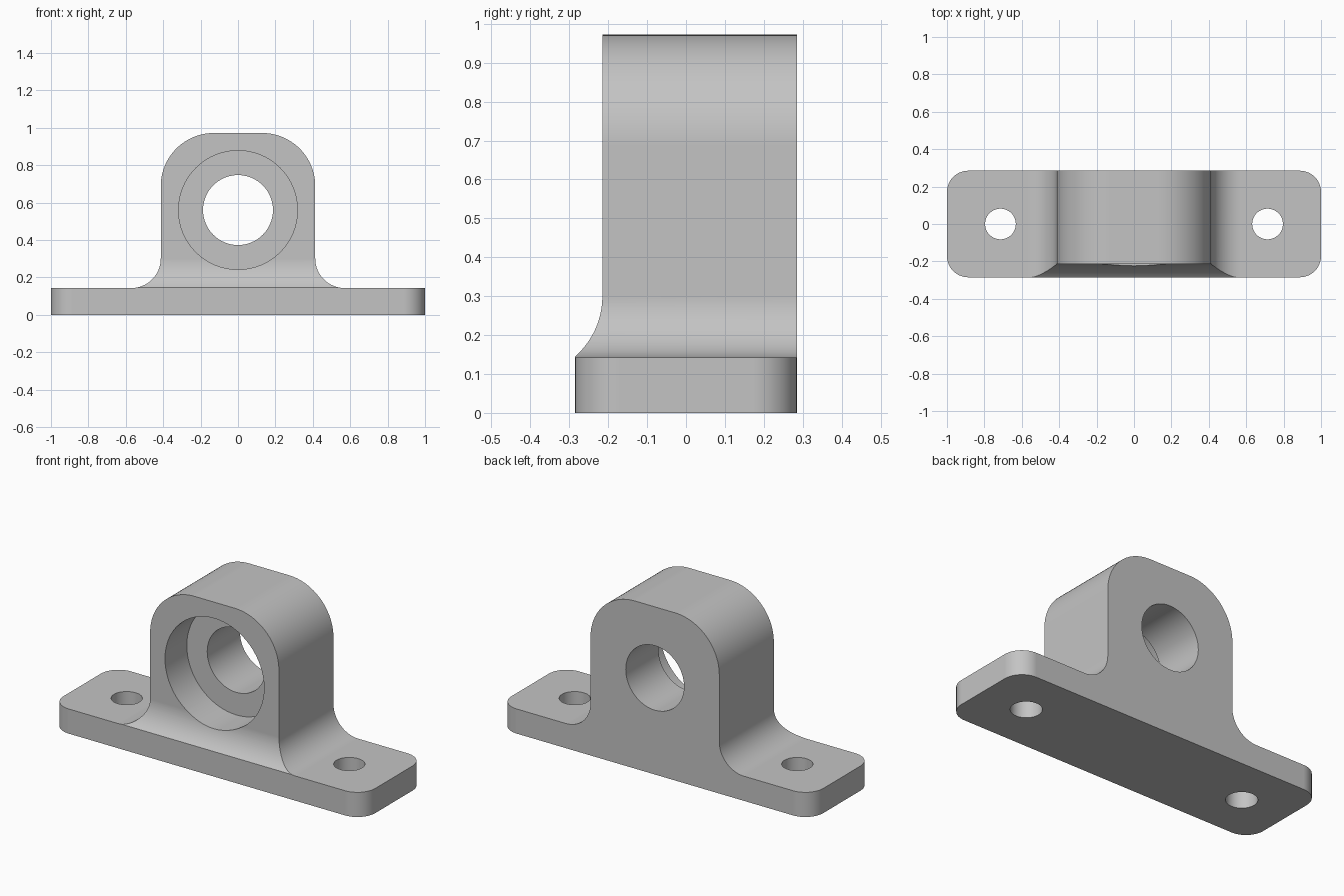
import bpy
import bmesh
from math import cos, sin, radians, pi
from mathutils import Vector

cube = bpy.data.objects.get("Cube")
if cube:
    bpy.data.objects.remove(cube, do_unlink=True)

# Main dimensions
HALF_L, HALF_D, BASE_H = 1.0, 0.285, 0.143
HALF_W, TOP, FRONT = 0.413, 0.972, -0.215
AXIS_Z = 0.56

grey = bpy.data.materials.new("plain grey")
grey.use_nodes = True
grey.diffuse_color = (0.55, 0.55, 0.55, 1)
grey.node_tree.nodes["Principled BSDF"].inputs["Base Color"].default_value = (0.55, 0.55, 0.55, 1)


def arc(cx, cy, r, start, end, steps=24):
    angles = [radians(start + (end - start) * i / steps) for i in range(steps + 1)]
    return [(cx + r * cos(a), cy + r * sin(a)) for a in angles]


def prism(name, points, axis, low, high):
    """Extrude a closed 2D outline along x, y or z."""
    place = {"x": lambda u, v, w: (w, u, v),
             "y": lambda u, v, w: (u, w, v),
             "z": lambda u, v, w: (u, v, w)}[axis]
    bm = bmesh.new()
    face = bm.faces.new([bm.verts.new(place(u, v, low)) for u, v in points])
    ext = bmesh.ops.extrude_face_region(bm, geom=[face])
    verts = [g for g in ext["geom"] if isinstance(g, bmesh.types.BMVert)]
    bmesh.ops.translate(bm, verts=verts, vec=Vector(place(0, 0, high - low)))
    bmesh.ops.recalc_face_normals(bm, faces=bm.faces)
    mesh = bpy.data.meshes.new(name)
    bm.to_mesh(mesh)
    bm.free()
    mesh.materials.append(grey)
    obj = bpy.data.objects.new(name, mesh)
    bpy.context.collection.objects.link(obj)
    return obj


def circle(cx, cy, r):
    return arc(cx, cy, r, 0, 360, 64)[:-1]


# Front silhouette: base slab, side fillets and rounded upright
FILLET, ROUND = 0.158, 0.284
right = [(1.2, -0.1), (1.2, BASE_H)]
right += arc(HALF_W + FILLET, BASE_H + FILLET, FILLET, 270, 180)
right += arc(HALF_W - ROUND, TOP - ROUND, ROUND, 0, 90)
bracket = prism("bearing_bracket", right + [(-x, z) for x, z in reversed(right)],
                "y", -0.4, 0.4)

# Side silhouette: the front face sweeps out to the edge of the base
SWEEP = 0.2066
side = [(0.4, -0.1), (0.4, 1.2), (FRONT, 1.2)]
side += arc(FRONT - SWEEP, 0.3, SWEEP, 0, -60)
side += [(-0.4, 0.1), (-0.4, -0.1)]
side_shape = prism("side_shape", side, "x", -1.3, 1.3)

# Plan outline with rounded corners
R = 0.114
plan = []
for sx, sy, a in ((1, 1, 0), (-1, 1, 90), (-1, -1, 180), (1, -1, 270)):
    plan += arc(sx * (HALF_L - R), sy * (HALF_D - R), R, a, a + 90, 12)
plan_shape = prism("plan_shape", plan, "z", 0, 1.3)

# Bearing seat, shaft hole and bolt holes
cutters = [(side_shape, "INTERSECT"), (plan_shape, "INTERSECT")]
cutters.append((prism("bearing_seat", circle(0, AXIS_Z, 0.318), "y", -0.5, FRONT + 0.2), "DIFFERENCE"))
cutters.append((prism("shaft_hole", circle(0, AXIS_Z, 0.187), "y", -0.6, 0.5), "DIFFERENCE"))
for s in (-1, 1):
    cutters.append((prism("bolt_hole", circle(s * 0.714, 0, 0.082), "z", -0.2, 0.3), "DIFFERENCE"))

bpy.ops.object.select_all(action="DESELECT")
bpy.context.view_layer.objects.active = bracket
bracket.select_set(True)
for cutter, operation in cutters:
    mod = bracket.modifiers.new(cutter.name, "BOOLEAN")
    mod.operation = operation
    mod.solver = "EXACT"
    mod.object = cutter
    bpy.ops.object.modifier_apply(modifier=mod.name)
    bpy.data.objects.remove(cutter, do_unlink=True)

# Smooth curved faces, crisp edges, flat faces kept even
bpy.ops.object.shade_smooth_by_angle(angle=pi / 6)
normals = bracket.modifiers.new("even_normals", "WEIGHTED_NORMAL")
normals.keep_sharp = True
